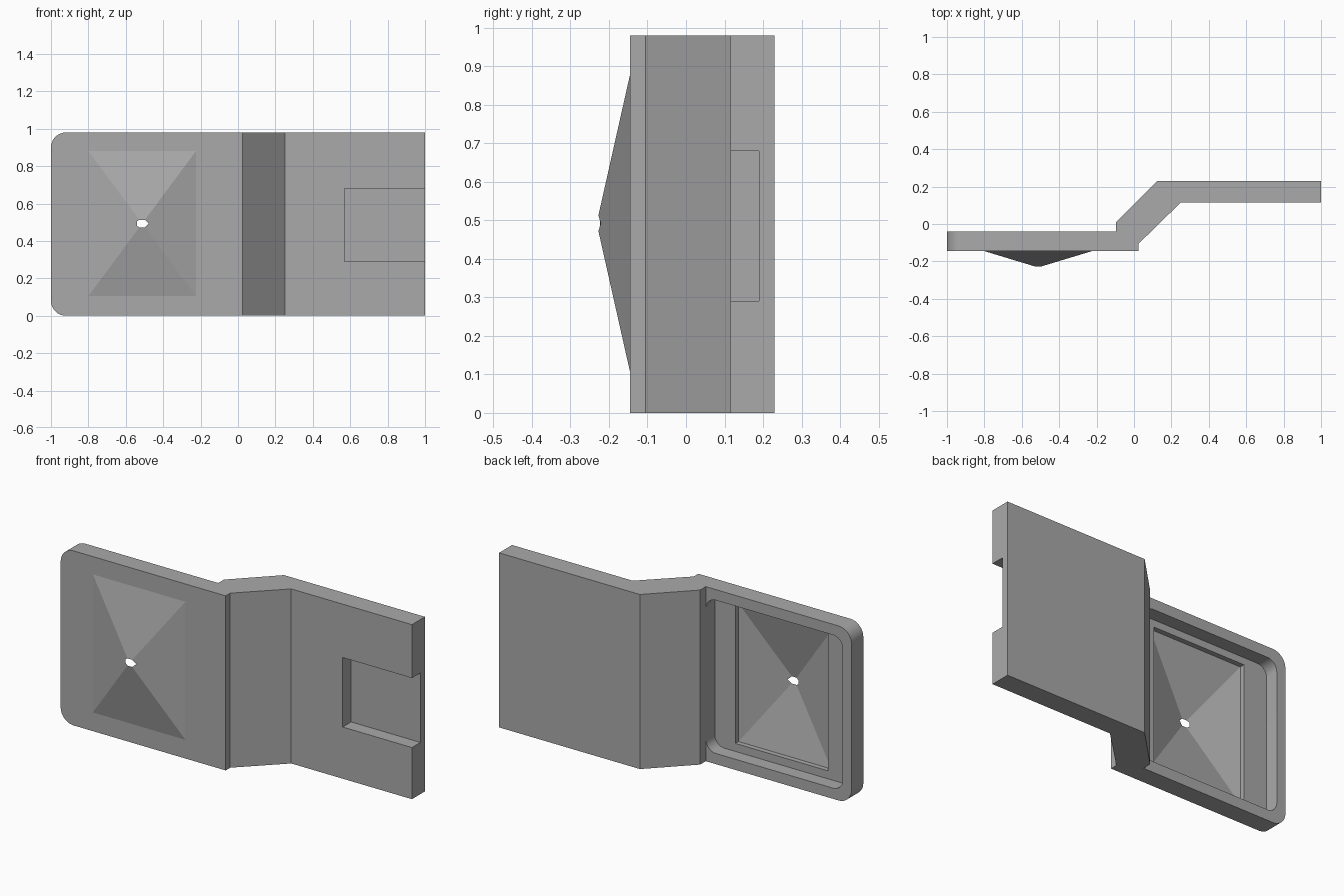
import bpy, bmesh
from mathutils import Vector

cube = bpy.data.objects.get("Cube")
if cube:
    bpy.data.objects.remove(cube, do_unlink=True)

grey = bpy.data.materials.new("plain grey")
grey.use_nodes = True
grey.diffuse_color = (0.4, 0.4, 0.4, 1)
grey.node_tree.nodes["Principled BSDF"].inputs["Base Color"].default_value = (0.4, 0.4, 0.4, 1)

HEIGHT = 0.98
FRONT, BACK = -0.145, -0.04


def add_object(name, bm):
    bmesh.ops.recalc_face_normals(bm, faces=bm.faces)
    mesh = bpy.data.meshes.new(name)
    bm.to_mesh(mesh)
    bm.free()
    mesh.materials.append(grey)
    obj = bpy.data.objects.new(name, mesh)
    bpy.context.collection.objects.link(obj)
    return obj


def prism(points, direction):
    bm = bmesh.new()
    face = bm.faces.new([bm.verts.new(p) for p in points])
    ext = bmesh.ops.extrude_face_region(bm, geom=[face])
    moved = [v for v in ext["geom"] if isinstance(v, bmesh.types.BMVert)]
    bmesh.ops.translate(bm, verts=moved, vec=direction)
    return bm


def box(x0, x1, y0, y1, z0, z1):
    return prism([(x0, y0, z0), (x1, y0, z0), (x1, y0, z1), (x0, y0, z1)], (0, y1 - y0, 0))


def round_y_edges(bm, radius, max_x):
    # Round the edges that run front to back, up to a given x
    edges = []
    for e in bm.edges:
        a, b = (v.co for v in e.verts)
        if abs((a - b).normalized().y) > 0.99 and max(a.x, b.x) < max_x:
            edges.append(e)
    bmesh.ops.bevel(bm, geom=edges, offset=radius, segments=8, profile=0.5, affect='EDGES')


def cut(obj, bm, name):
    cutter = add_object(name, bm)
    cutter.hide_render = True
    mod = obj.modifiers.new(name, 'BOOLEAN')
    mod.operation, mod.solver, mod.object = 'DIFFERENCE', 'EXACT', cutter
    bpy.context.view_layer.objects.active = obj
    bpy.ops.object.modifier_apply(modifier=mod.name)
    bpy.data.objects.remove(cutter, do_unlink=True)


# Bent plate, extruded upwards from its plan outline
outline = [(-1, FRONT), (0.025, FRONT), (0.025, -0.105), (0.25, 0.115), (1, 0.115),
           (1, 0.23), (0.125, 0.23), (-0.095, 0.01), (-0.095, BACK), (-1, BACK)]
bm = prism([(x, y, 0) for x, y in outline], (0, 0, HEIGHT))
bmesh.ops.recalc_face_normals(bm, faces=bm.faces)
round_y_edges(bm, 0.08, -0.9)
plate = add_object("bent_plate", bm)

# Rounded recess in the back of the lower panel
bm = box(-0.945, -0.097, -0.117, -0.02, 0.06, HEIGHT - 0.06)
bmesh.ops.recalc_face_normals(bm, faces=bm.faces)
round_y_edges(bm, 0.06, 0)
cut(plate, bm, "recess_cutter")

# Opening behind the pyramid, and the notch at the far end
X0, X1, Z0, Z1 = -0.8, -0.225, 0.105, 0.88
cut(plate, box(X0, X1, -0.2, 0, Z0, Z1), "opening_cutter")
cut(plate, box(0.57, 1.1, 0.05, 0.19, 0.29, 0.68), "notch_cutter")

# Thin hollow pyramid with a small hole at its tip
apex = Vector(((X0 + X1) / 2, -0.232, (Z0 + Z1) / 2))
corners = [Vector(c) for c in ((X0, FRONT, Z0), (X1, FRONT, Z0), (X1, FRONT, Z1), (X0, FRONT, Z1))]
bm = bmesh.new()
base = [bm.verts.new(c) for c in corners]
ring = [bm.verts.new(apex.lerp(c, 0.052)) for c in corners]


def on_side(corner_a, corner_b, along, out):
    return bm.verts.new(apex.lerp(corner_a.lerp(corner_b, along), out))


right_tip = [on_side(corners[1], corners[2], 0.5, 0.125)]
left_tip = [on_side(corners[3], corners[0], t, 0.1) for t in (0.35, 0.65)]
for i, extra in enumerate(([], right_tip, [], left_tip)):
    j = (i + 1) % 4
    bm.faces.new([base[i], base[j], ring[j]] + extra[::-1] + [ring[i]])
add_object("pyramid_front", bm)

# Smooth the rounded corners, keep the rest sharp
bpy.ops.object.select_all(action='DESELECT')
plate.select_set(True)
bpy.context.view_layer.objects.active = plate
bpy.ops.object.shade_smooth_by_angle(angle=0.5)
